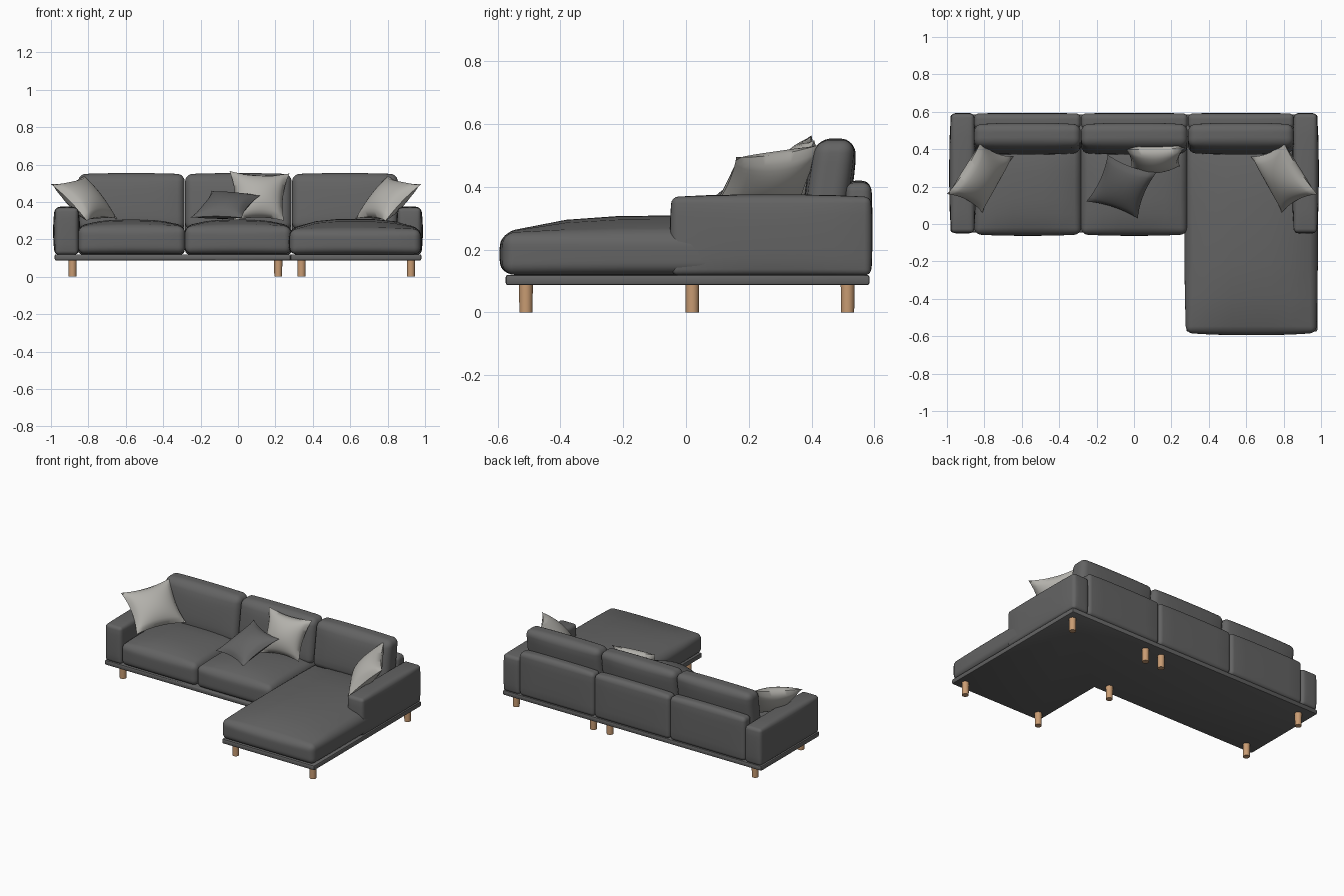
import bpy, bmesh, math
from mathutils import Vector

if "Cube" in bpy.data.objects:
    bpy.data.objects.remove(bpy.data.objects["Cube"])


def material(name, rgb):
    m = bpy.data.materials.new(name)
    m.diffuse_color = (*rgb, 1)
    m.use_nodes = True
    m.node_tree.nodes["Principled BSDF"].inputs["Base Color"].default_value = m.diffuse_color
    return m


FABRIC = material("dark grey fabric", (0.125, 0.125, 0.125))
LIGHT = material("light grey fabric", (0.45, 0.44, 0.41))
WOOD = material("light wood", (0.58, 0.33, 0.17))


def finish(name, bm, mat, angle=40):
    bmesh.ops.recalc_face_normals(bm, faces=bm.faces[:])
    me = bpy.data.meshes.new(name)
    bm.to_mesh(me)
    bm.free()
    ob = bpy.data.objects.new(name, me)
    bpy.context.collection.objects.link(ob)
    me.materials.append(mat)
    bpy.ops.object.select_all(action='DESELECT')
    ob.select_set(True)
    bpy.context.view_layer.objects.active = ob
    bpy.ops.object.shade_smooth_by_angle(angle=math.radians(angle))
    return ob


def cushion(name, lo, hi, r, puff=(0, 0, 0), lean=0):
    """Rounded box whose faces swell outward by puff, optionally leaning back."""
    bm = bmesh.new()
    bmesh.ops.create_cube(bm, size=2)
    bmesh.ops.subdivide_edges(bm, edges=bm.edges[:], cuts=11, use_grid_fill=True)
    lo, hi = Vector(lo), Vector(hi)
    c, h = (lo + hi) / 2, (hi - lo) / 2
    for v in bm.verts:
        u = v.co.copy()
        core, d = Vector(), Vector()
        for a in range(3):
            s = math.copysign(1, u[a])
            core[a] = s * min(abs(u[a]) * 2, 1) * (h[a] - r)
            d[a] = s * max(abs(u[a]) - 0.5, 0) * 2
        p = core + d.normalized() * r
        f = [1 - abs(p[a] / h[a]) ** 3 for a in range(3)]
        q = p.copy()
        for a in range(3):
            if a < 2 or u.z > 0:
                q[a] += u[a] * puff[a] * f[(a + 1) % 3] * f[(a + 2) % 3]
        q.y += lean * (p.z / h.z + 1) / 2
        v.co = c + q
    return finish(name, bm, FABRIC, 60)


def pillow(name, corners, thick, mat):
    """Throw pillow spanning four corners, with pinched edges and pointed corners."""
    a, b, c, d = (Vector(p) for p in corners)
    n = (c - a).cross(d - b).normalized()
    bm = bmesh.new()
    for side in (-1, 1):
        new = bmesh.ops.create_grid(bm, x_segments=16, y_segments=16, size=1)["verts"]
        for v in new:
            u, w = v.co.x, v.co.y
            fu, fw = max(1 - u * u, 0), max(1 - w * w, 0)
            s = (u * (1 - 0.13 * fw) + 1) / 2
            t = (w * (1 - 0.13 * fu) + 1) / 2
            p = a.lerp(b, s).lerp(d.lerp(c, s), t)
            v.co = p + n * side * thick * (fu * fw) ** 0.55
    bmesh.ops.remove_doubles(bm, verts=bm.verts[:], dist=0.0005)
    return finish(name, bm, mat, 60)


# L-shaped platform
bm = bmesh.new()
outline = [(-.98, -.045), (.28, -.045), (.28, -.575), (.98, -.575), (.98, .585), (-.98, .585)]
face = bm.faces.new([bm.verts.new((x, y, .087)) for x, y in outline])
ext = bmesh.ops.extrude_face_region(bm, geom=[face])
for v in ext["geom"]:
    if isinstance(v, bmesh.types.BMVert):
        v.co.z = .12
bmesh.ops.bevel(bm, geom=bm.edges[:], offset=.008, segments=2, profile=.5, affect='EDGES')
finish("platform", bm, FABRIC)

# Round wooden legs
for x, y in [(-.885, .515), (-.885, .02), (.215, .515), (.215, .02),
             (.34, .515), (.34, -.51), (.925, .515), (.925, -.51)]:
    bm = bmesh.new()
    bmesh.ops.create_cone(bm, cap_ends=True, segments=20, radius1=.021, radius2=.022, depth=.092)
    bmesh.ops.translate(bm, verts=bm.verts[:], vec=(x, y, .046))
    finish("leg", bm, WOOD)

# Arms
for side, name in ((-1, "left_arm"), (1, "right_arm")):
    x0, x1 = sorted((side * .855, side * .978))
    cushion(name, (x0, -.045, .118), (x1, .588, .368), .02, (.01, .006, .008))

# Back panels and leaning back cushions
for i, (x0, x1) in enumerate([(-.855, -.285), (-.283, .287), (.289, .855)]):
    cushion(f"back_panel_{i + 1}", (x0, .51, .118), (x1, .59, .412), .025, (0, .004, .008))
    cushion(f"back_cushion_{i + 1}", (x0, .375, .25), (x1, .495, .548), .04,
            (0, .015, .006), .042)

# Seats and chaise
cushion("left_seat", (-.853, -.055, .122), (-.284, .46, .268), .035, (.004, .008, .038))
cushion("middle_seat", (-.282, -.055, .122), (.283, .46, .268), .035, (.004, .008, .038))
cushion("chaise_seat", (.278, -.582, .12), (.975, .48, .253), .035, (.008, .012, .056))

# Throw pillows
side_pillow = [(-.82, .44, .54), (-1.0, .16, .495), (-.81, .06, .30), (-.645, .36, .31)]
pillow("left_pillow", side_pillow, .065, LIGHT)
pillow("right_pillow", [(-x - .02, y, z) for x, y, z in side_pillow], .065, LIGHT)
pillow("middle_pillow", [(-.045, .40, .565), (.275, .41, .552),
                         (.245, .31, .30), (-.025, .28, .30)], .07, LIGHT)
pillow("dark_pillow", [(-.14, .37, .46), (.12, .275, .435),
                       (.02, .03, .315), (-.255, .12, .315)], .05, FABRIC)
